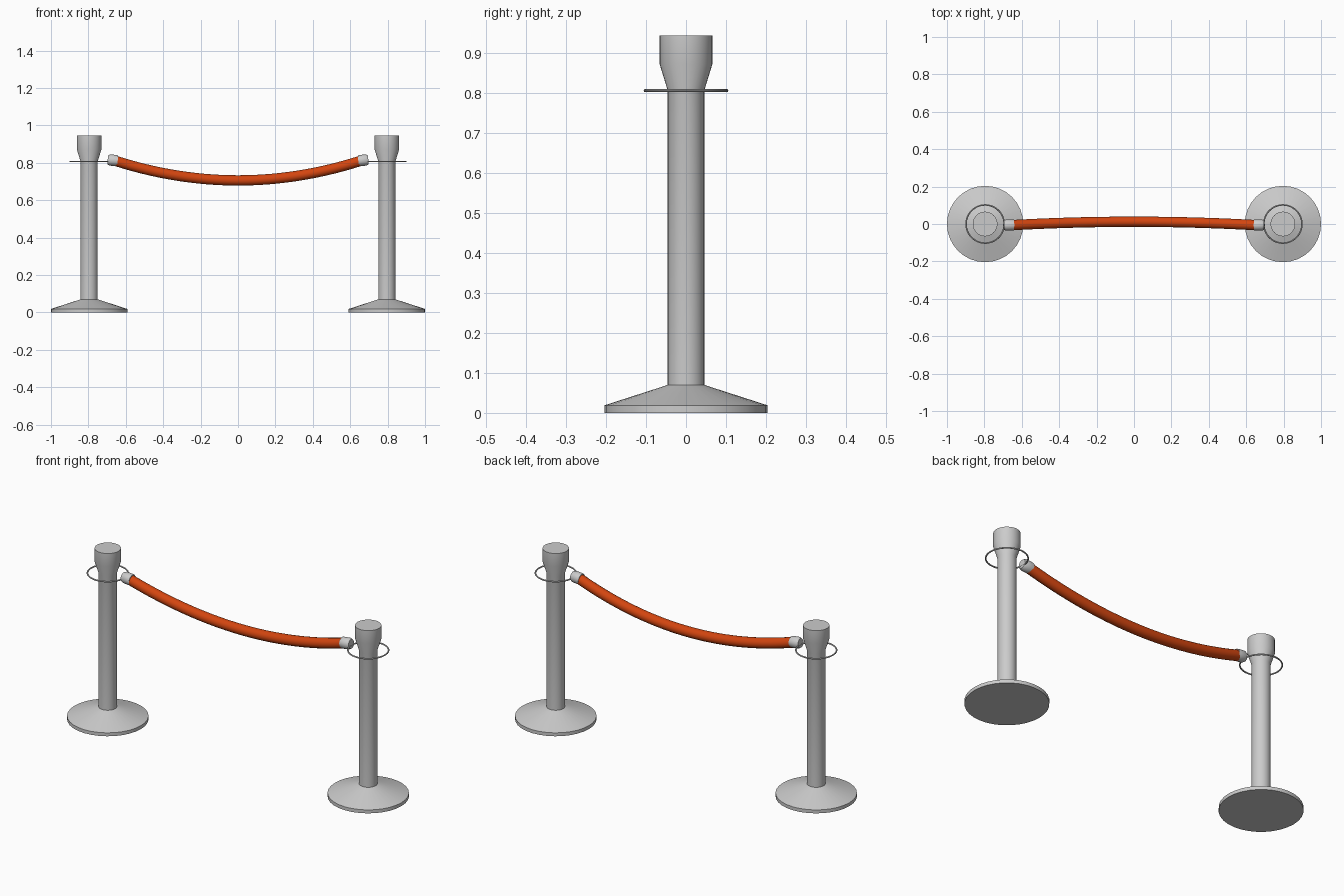
import bpy, bmesh
from math import cos, sin, tau, radians, pi

if "Cube" in bpy.data.objects:
    bpy.data.objects.remove(bpy.data.objects["Cube"])

POST_X = 0.796
SIDES = 32


def finish(obj):
    bpy.ops.object.select_all(action='DESELECT')
    obj.select_set(True)
    bpy.context.view_layer.objects.active = obj
    bpy.ops.object.shade_smooth_by_angle(angle=radians(30))
    return obj


def lathe(name, profile, location, rotation=(0, 0, 0)):
    """Closed solid of revolution about local z from (radius, z) points."""
    bm = bmesh.new()
    rings = [[bm.verts.new((r * cos(tau * i / SIDES), r * sin(tau * i / SIDES), z))
              for i in range(SIDES)] for r, z in profile]
    for a, b in zip(rings, rings[1:]):
        for i in range(SIDES):
            j = (i + 1) % SIDES
            bm.faces.new((a[i], a[j], b[j], b[i]))
    bm.faces.new(rings[0][::-1])
    bm.faces.new(rings[-1])
    mesh = bpy.data.meshes.new(name)
    bm.to_mesh(mesh)
    bm.free()
    obj = bpy.data.objects.new(name, mesh)
    bpy.context.collection.objects.link(obj)
    obj.location = location
    obj.rotation_euler = rotation
    return finish(obj)


for side, label in ((-1, "left"), (1, "right")):
    x = side * POST_X
    # Weighted base, pole and flared head in one turned profile
    lathe(f"{label}_post", [(0.204, 0), (0.204, 0.019), (0.046, 0.07), (0.046, 0.808),
                            (0.066, 0.873), (0.066, 0.945)], (x, 0, 0))
    # Thin hanging ring around the pole
    bpy.ops.mesh.primitive_torus_add(major_segments=48, minor_segments=10,
                                     major_radius=0.102, minor_radius=0.004,
                                     location=(x, 0, 0.807))
    ring = bpy.context.object
    ring.name = f"{label}_ring"
    finish(ring)
    # Metal ferrule on the rope end, pointing outwards
    lathe(f"{label}_rope_end", [(0.029, 0), (0.030, 0.012), (0.030, 0.042),
                                (0.024, 0.054)],
          (side * 0.643, -0.006, 0.811), (0, side * (pi / 2 - 0.1), 0))

# Sagging rope, bowed slightly to the back
curve = bpy.data.curves.new("rope", 'CURVE')
curve.dimensions = '3D'
curve.bevel_depth = 0.0275
curve.bevel_resolution = 6
curve.use_fill_caps = True
spline = curve.splines.new('POLY')
N = 32
spline.points.add(N)
for i, p in enumerate(spline.points):
    t = 2 * i / N - 1
    p.co = (0.65 * t, 0.012 - 0.018 * t * t, 0.706 + 0.103 * t * t, 1)
temp = bpy.data.objects.new("rope_path", curve)
bpy.context.collection.objects.link(temp)
bpy.context.view_layer.update()
mesh = bpy.data.meshes.new_from_object(temp.evaluated_get(bpy.context.evaluated_depsgraph_get()))
bpy.data.objects.remove(temp)
rope = bpy.data.objects.new("rope", mesh)
bpy.context.collection.objects.link(rope)
finish(rope)
orange = bpy.data.materials.new("rope_orange")
orange.diffuse_color = (0.65, 0.06, 0.005, 1)
orange.use_nodes = True
orange.node_tree.nodes["Principled BSDF"].inputs["Base Color"].default_value = orange.diffuse_color
mesh.materials.clear()
mesh.materials.append(orange)
